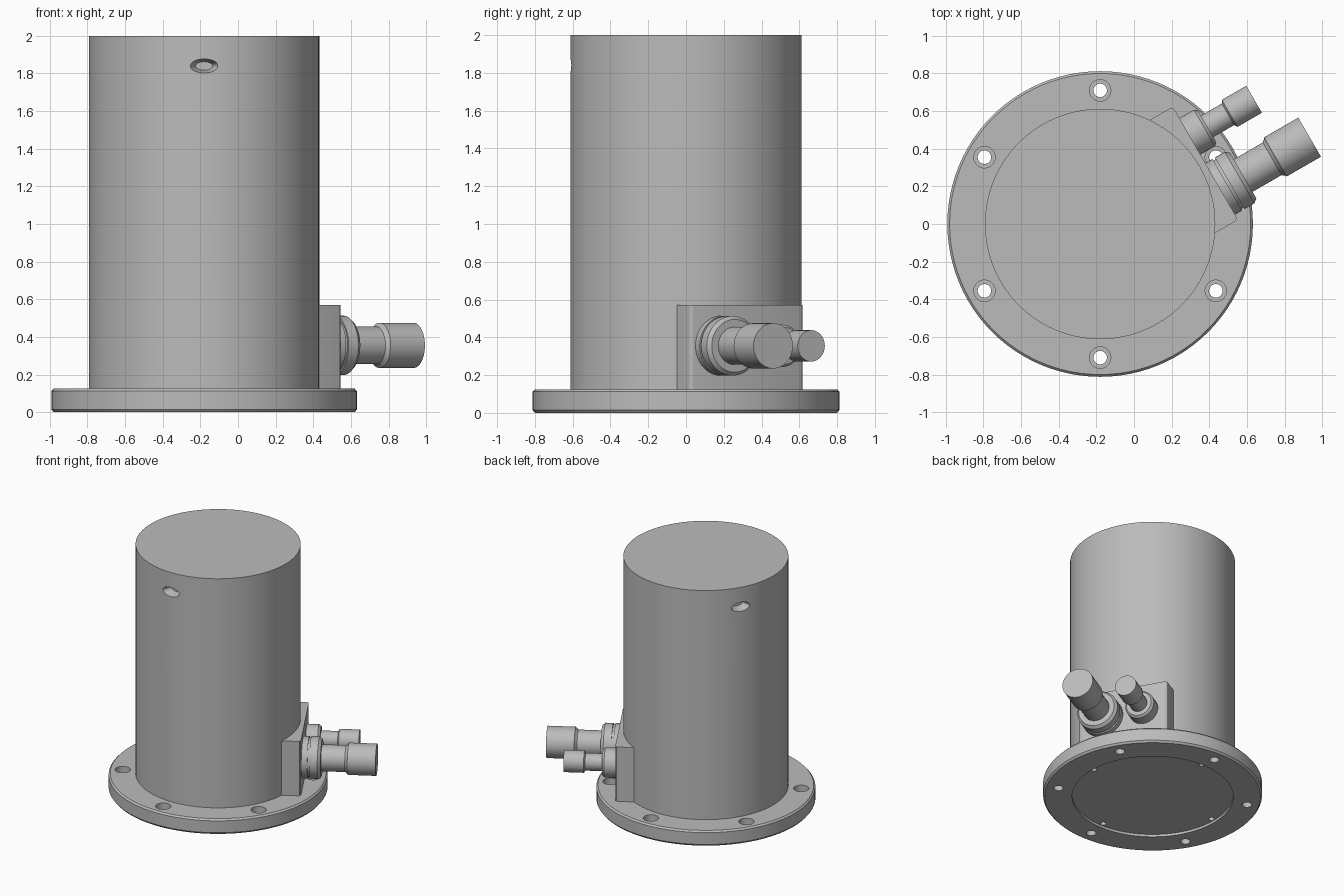
import bpy, bmesh
from math import pi, cos, sin, radians
from mathutils import Matrix, Vector

cube = bpy.data.objects.get("Cube")
if cube:
    bpy.data.objects.remove(cube, do_unlink=True)

AXIS = Matrix.Translation((-0.18, 0, 0))     # axis of the housing
PORT = AXIS @ Matrix.Rotation(radians(30), 4, "Z")   # local +x points out of the ports

grey = bpy.data.materials.new("plain grey metal")
grey.use_nodes = True
grey.diffuse_color = (0.5, 0.5, 0.5, 1)
grey.node_tree.nodes["Principled BSDF"].inputs["Base Color"].default_value = (0.5, 0.5, 0.5, 1)


def finish(name, bm, matrix):
    bmesh.ops.recalc_face_normals(bm, faces=bm.faces)
    mesh = bpy.data.meshes.new(name)
    bm.to_mesh(mesh)
    bm.free()
    mesh.materials.append(grey)
    mesh.transform(matrix)
    obj = bpy.data.objects.new(name, mesh)
    bpy.context.collection.objects.link(obj)
    return obj


def select(obj):
    bpy.ops.object.select_all(action="DESELECT")
    obj.select_set(True)
    bpy.context.view_layer.objects.active = obj


def smooth(obj):
    select(obj)
    bpy.ops.object.shade_smooth_by_angle(angle=radians(30))


def lathe(name, profile, matrix=AXIS, sides=64, ring=False):
    """Revolve (radius, height) points about z; a ring profile is closed on itself."""
    bm = bmesh.new()
    rows = []
    for r, z in profile:
        rows.append([bm.verts.new((r * cos(2 * pi * i / sides), r * sin(2 * pi * i / sides), z))
                     for i in range(sides)])
    pairs = list(zip(rows, rows[1:])) + ([(rows[-1], rows[0])] if ring else [])
    for a, b in pairs:
        for i in range(sides):
            j = (i + 1) % sides
            bm.faces.new((a[i], a[j], b[j], b[i]))
    if not ring:
        bm.faces.new(rows[0])
        bm.faces.new(rows[-1])
    return finish(name, bm, matrix)


def cut(obj, cutters):
    for cutter in cutters:
        cutter.hide_render = True
        select(obj)
        mod = obj.modifiers.new("cut", "BOOLEAN")
        mod.operation = "DIFFERENCE"
        mod.solver = "EXACT"
        mod.object = cutter
        bpy.ops.object.modifier_apply(modifier=mod.name)
        bpy.data.objects.remove(cutter, do_unlink=True)


def around(degrees, radius, z=0):
    return AXIS @ Matrix.Rotation(radians(degrees), 4, "Z") @ Matrix.Translation((radius, 0, z))


# Housing: two oval side sockets near the top, four blind holes underneath
housing = lathe("housing", [(0.612, 0.02), (0.612, 2)], sides=96)
lay = Matrix.Rotation(pi / 2, 4, "Y")
cutters = []
for angle in (-90, 150):
    oval = Matrix.Diagonal((0.5, 1, 1, 1))
    cutters.append(lathe("socket_cutter", [(0.045, -0.07), (0.075, 0.0), (0.075, 0.1)],
                         around(angle, 0.612, 1.84) @ lay @ oval, 32))
for k in range(4):
    cutters.append(lathe("blind_hole_cutter", [(0.022, -0.05), (0.022, 0.1)],
                         around(90 * k, 0.57), 24))
cut(housing, cutters)
smooth(housing)

# Base flange: chamfered ring with six counterbored bolt holes
flange = lathe("base_flange", [(0.597, 0), (0.8, 0), (0.812, 0.015), (0.812, 0.112), (0.8, 0.125),
                               (0.611, 0.125), (0.611, 0.02), (0.597, 0.02)], sides=96, ring=True)
cut(flange, [lathe("bolt_hole_cutter", [(0.036, -0.1), (0.036, 0.07), (0.057, 0.07), (0.057, 0.2)],
                   around(30 + 60 * k, 0.71), 32) for k in range(6)])
smooth(flange)

# Connector block with bevelled outer upright edges
bm = bmesh.new()
bmesh.ops.create_cube(bm, size=1, matrix=Matrix.Translation((0.523, 0, 0.3475))
                      @ Matrix.Diagonal((0.246, 0.694, 0.445, 1)))
corners = [e for e in bm.edges if all(v.co.x > 0.6 for v in e.verts)
           and abs((e.verts[0].co - e.verts[1].co).z) > 0.1]
bmesh.ops.bevel(bm, geom=corners, offset=0.022, segments=3, affect="EDGES", profile=0.5)
smooth(finish("connector_block", bm, PORT))


# Connectors: collar with groove, neck and wider plug, running outwards
def connector(name, side, profile):
    smooth(lathe(name, profile, PORT @ Matrix.Translation((0, side, 0.355)) @ lay, 48))


connector("large_connector", -0.157,
          [(0.158, 0.63), (0.158, 0.69), (0.148, 0.69), (0.148, 0.705), (0.158, 0.705),
           (0.158, 0.765), (0.14, 0.787), (0.1, 0.787), (0.1, 0.965), (0.112, 0.98),
           (0.12, 0.985), (0.12, 1.195)])
connector("small_connector", 0.165,
          [(0.112, 0.63), (0.112, 0.735), (0.098, 0.752), (0.066, 0.752), (0.066, 0.88),
           (0.083, 0.89), (0.083, 1.04)])
